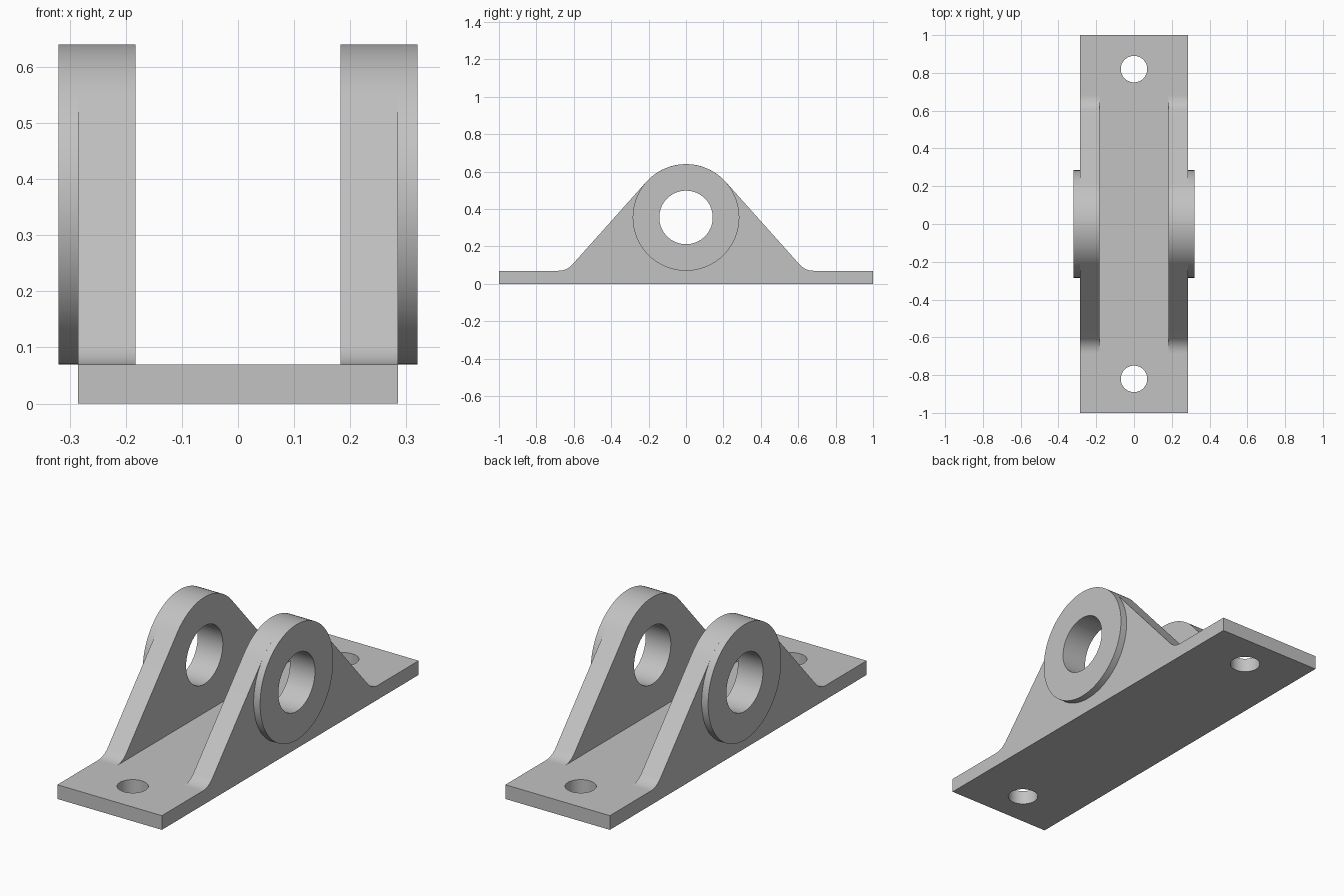
import bpy
import bmesh
from math import sin, cos, tan, pi, radians

cube = bpy.data.objects.get("Cube")
if cube:
    bpy.data.objects.remove(cube)

# One flat material
grey = bpy.data.materials.new("plain grey")
grey.use_nodes = True
colour = (0.54, 0.54, 0.54, 1)
grey.diffuse_color = colour
grey.node_tree.nodes["Principled BSDF"].inputs["Base Color"].default_value = colour

# Main dimensions
HALF_WIDTH, PLATE_TOP = 0.285, 0.07
LUG_INNER, BOSS_OUTER = 0.183, 0.32
EYE_Z, EYE_R, BORE_R = 0.355, 0.285, 0.143
BOLT_Y, BOLT_R = 0.82, 0.07
FILLET_R, SLOPE = 0.1, radians(41.8)


def arc(cx, cy, r, start, end, steps):
    return [(cx + r * cos(start + (end - start) * i / steps),
             cy + r * sin(start + (end - start) * i / steps)) for i in range(steps + 1)]


def circle(cx, cy, r, steps=96):
    return arc(cx, cy, r, 0, 2 * pi, steps)[:-1]


def prism(name, loops, axis, low, high):
    """Fill an outline with holes and extrude it along x or z."""
    def place(p, t):
        return (t, *p) if axis == "x" else (*p, t)

    bm = bmesh.new()
    edges = []
    for loop in loops:
        verts = [bm.verts.new(place(p, low)) for p in loop]
        edges += [bm.edges.new((v, verts[i - 1])) for i, v in enumerate(verts)]
    bmesh.ops.triangle_fill(bm, use_beauty=True, use_dissolve=False, edges=edges)
    result = bmesh.ops.extrude_face_region(bm, geom=bm.faces[:], use_keep_orig=True)
    moved = [g for g in result["geom"] if isinstance(g, bmesh.types.BMVert)]
    bmesh.ops.translate(bm, verts=moved, vec=place((0, 0), high - low))
    bmesh.ops.recalc_face_normals(bm, faces=bm.faces[:])
    mesh = bpy.data.meshes.new(name)
    bm.to_mesh(mesh)
    bm.free()
    mesh.materials.append(grey)
    obj = bpy.data.objects.new(name, mesh)
    bpy.context.collection.objects.link(obj)
    bpy.ops.object.select_all(action="DESELECT")
    obj.select_set(True)
    bpy.context.view_layer.objects.active = obj
    bpy.ops.object.shade_smooth_by_angle(angle=radians(30))
    return obj


# Base plate with two bolt holes
w = HALF_WIDTH
prism("base_plate", [[(-w, -1), (w, -1), (w, 1), (-w, 1)],
                     circle(0, BOLT_Y, BOLT_R), circle(0, -BOLT_Y, BOLT_R)],
      "z", 0, PLATE_TOP)

# Lug outline: foot fillet, straight flank tangent to the round eye, mirrored
foot = (EYE_R + (EYE_Z - PLATE_TOP) * sin(SLOPE)) / cos(SLOPE)
fillet_y = foot + FILLET_R * tan((pi / 2 - SLOPE) / 2)
fillet = arc(fillet_y, PLATE_TOP + FILLET_R, FILLET_R, -pi / 2, -pi + SLOPE, 12)
crown = arc(0, EYE_Z, EYE_R, SLOPE, pi - SLOPE, 48)
outline = fillet + crown + [(-y, z) for y, z in reversed(fillet)]
bore = circle(0, EYE_Z, BORE_R)

# Pair of lugs, each with a raised boss on its outer face
for side, s in (("left", 1), ("right", -1)):
    prism(side + "_lug", [outline, bore], "x", s * LUG_INNER, s * HALF_WIDTH)
    prism(side + "_boss", [circle(0, EYE_Z, EYE_R), bore], "x",
          s * HALF_WIDTH, s * BOSS_OUTER)
